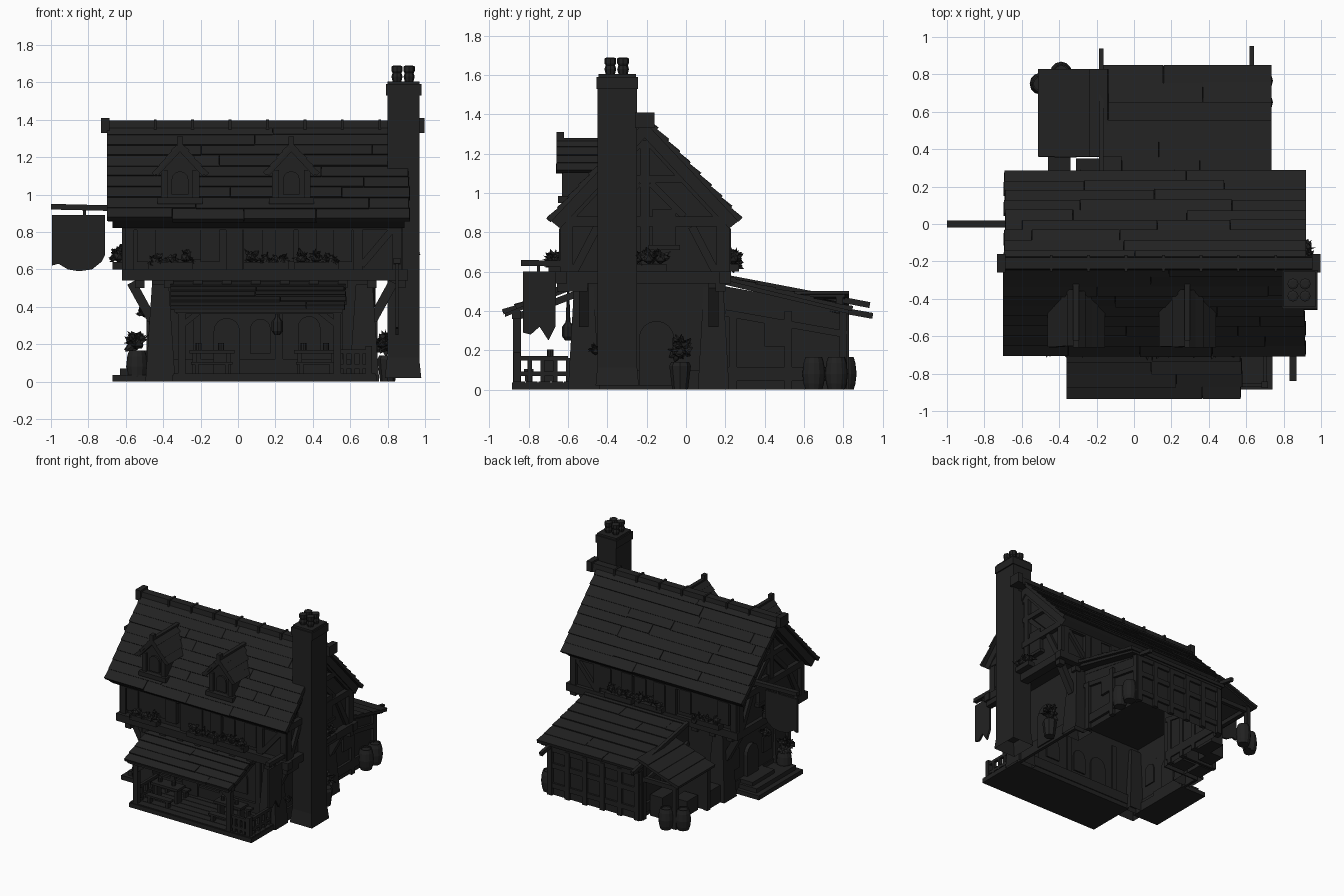
import bpy, bmesh, math, random
from mathutils import Vector as V, Matrix

random.seed(4)
MAT = bpy.data.materials.new("charcoal")
MAT.diffuse_color = (0.0155, 0.0155, 0.0155, 1)
R = random.uniform


class Part:
    """Collects simple solids into one named object."""
    def __init__(self, name):
        self.name, self.bm = name, bmesh.new()

    def hexa(self, p):  # bottom four corners then top four
        v = [self.bm.verts.new(q) for q in p]
        for f in ((3, 2, 1, 0), (4, 5, 6, 7), (0, 1, 5, 4), (1, 2, 6, 5), (2, 3, 7, 6), (3, 0, 4, 7)):
            self.bm.faces.new([v[i] for i in f])
        return self

    def box(self, x0, x1, y0, y1, z0, z1, tx=0, ty=0):  # tx, ty pull the top in
        lo = [(x0, y0, z0), (x1, y0, z0), (x1, y1, z0), (x0, y1, z0)]
        hi = [(x0 + tx, y0 + ty, z1), (x1 - tx, y0 + ty, z1), (x1 - tx, y1 - ty, z1), (x0 + tx, y1 - ty, z1)]
        return self.hexa(lo + hi)

    def beam(self, a, b, w=0.04, h=None):
        a, b, h = V(a), V(b), h or w
        d = (b - a).normalized()
        s = d.cross(V((0, 0, 1)) if abs(d.z) < 0.95 else V((0, 1, 0))).normalized() * w / 2
        t = s.cross(d).normalized() * h / 2
        ring = [-s - t, s - t, s + t, -s + t]
        return self.hexa([a + r for r in ring] + [b + r for r in ring])

    def prism(self, pts, axis, lo, hi):  # profile swept along x or y
        f = (lambda p, k: (k, p[0], p[1])) if axis == 'x' else (lambda p, k: (p[0], k, p[1]))
        A = [self.bm.verts.new(f(p, lo)) for p in pts]
        B = [self.bm.verts.new(f(p, hi)) for p in pts]
        n = len(pts)
        self.bm.faces.new(A)
        self.bm.faces.new(B[::-1])
        for i in range(n):
            self.bm.faces.new((A[i], B[i], B[(i + 1) % n], A[(i + 1) % n]))
        return self

    def drop(self, rule):  # open the shell where rule(centre, normal) holds
        self.bm.normal_update()
        dead = [f for f in self.bm.faces if rule(f.calc_center_median(), f.normal)]
        bmesh.ops.delete(self.bm, geom=dead, context='FACES')
        return self

    def lathe(self, x, y, prof, n=10):  # list of (radius, z)
        rings = [[self.bm.verts.new((x + r * math.cos(k * math.tau / n), y + r * math.sin(k * math.tau / n), z))
                  for k in range(n)] for r, z in prof]
        for a, b in zip(rings, rings[1:]):
            for k in range(n):
                self.bm.faces.new((a[k], a[(k + 1) % n], b[(k + 1) % n], b[k]))
        self.bm.faces.new(rings[0][::-1])
        self.bm.faces.new(rings[-1])
        return self

    def planks(self, start, u, L, up, rows, t=0.02, piece=0.7):  # lapped boards on a slope
        o, u, up = V(start), V(u), V(up)
        n = u.cross(up).normalized()
        for r in range(rows):
            a = -0.01
            while a < L:
                b = min(L + R(0, 0.012), a + piece * R(0.5, 1.5))
                if L - b < 0.08:
                    b = L + R(0, 0.012)
                v0, v1 = (r - R(0, 0.15)) / rows, min(1, (r + 1.1) / rows)
                k = t * R(0.8, 1.2)
                P = lambda s, v, w: o + u * s + up * v + n * w
                self.hexa([P(a, v0, -0.01), P(b, v0, -0.01), P(b, v1, -0.01), P(a, v1, -0.01),
                           P(a, v0, k), P(b - .003, v0, k), P(b - .003, v1, t * .5), P(a, v1, t * .5)])
                a = b
        return self

    def leaves(self, c, r, n=26):
        c = V(c)
        for _ in range(n):
            d = V((R(-1, 1), R(-1, 1), R(-.5, 1))).normalized()
            s = d.orthogonal().normalized() * r * 0.28
            s.rotate(Matrix.Rotation(R(0, 6.3), 3, d))
            e = s.cross(d).normalized() * r * .12
            v = [self.bm.verts.new(q) for q in (c, c + d * r * .6 + s, c + d * r * R(.8, 1.15), c + d * r * .6 - s, c + d * r * .55 + e)]
            for i, j in ((0, 1), (1, 2), (2, 3), (3, 0)):
                self.bm.faces.new((v[i], v[j], v[4]))
        bmesh.ops.create_icosphere(self.bm, subdivisions=1, radius=r * .55, matrix=Matrix.Translation(c))
        return self

    def done(self):
        bmesh.ops.recalc_face_normals(self.bm, faces=self.bm.faces[:])
        me = bpy.data.meshes.new(self.name)
        self.bm.to_mesh(me)
        self.bm.free()
        me.materials.append(MAT)
        bpy.context.collection.objects.link(bpy.data.objects.new(self.name, me))


# House walls: hollow ground floor, jettied upper floor with gables
p = Part("ground_floor").box(-.46, .72, -.5, .18, 0, .56).drop(lambda c, n: abs(n.z) > .9 or c.y > .1)
p.box(-.46, -.15, .17, .18, 0, .56).box(.64, .72, .17, .18, 0, .56).done()
Part("upper_floor").prism([(-.61, .56), (.2, .56), (.2, .85), (-.21, 1.3), (-.61, .85)], 'x', -.59, .85).done()
p = Part("jetty_beams")
for y in (-.635, .2):
    p.box(-.62, .91, y - .03, y + .03, .54, .6)
for x in (-.59, .86):
    p.box(x - .03, x + .04, -.63, .2, .54, .6)
for i in range(10):
    for y in (-.655, .15):
        p.box(-.55 + i * .155, -.5 + i * .155, y, y + .05 if y > 0 else -.5, .5, .545)
p.done()

# Corner buttresses and jetty braces
p = Part("buttresses")
for s in (-1, 1):
    for y0, y1 in ((-.58, -.46), (.08, .2)):
        c = .13 + s * .545
        p.box(c - .08, c + .08, y0 - .02, y1 + .02, 0, .52, .035, .03)
        p.beam((.13 + s * .59, (y0 + y1) / 2, .33), (.13 + s * .7, (y0 + y1) / 2, .53), .05)
p.drop(lambda c, n: c.z < .001).done()

# Timber frame of the upper floor
p = Part("timber_frame")
for y in (-.62, .205):
    for x in (-.58, -.04, .0, .64, .85):
        p.box(x - .025, x + .025, y - .02, y + .02, .58, .87)
    p.box(-.6, .87, y - .02, y + .02, .81, .87)
    p.beam((.66, y, .62), (.83, y, .82), .035)
for x in (-.595, .855):
    for y in (-.6, -.21, .18):
        p.box(x - .025, x + .025, y - .025, y + .025, .58, 1.27 if y == -.21 else .87)
    p.box(x - .03, x + .03, -.61, .2, .83, .88)
    p.box(x - .025, x + .025, -.4, -.02, 1.05, 1.09)
    for s in (-1, 1):
        p.beam((x, -.21 + s * .4, .86), (x, -.21 + s * .02, 1.27), .05)
        p.beam((x, -.21 + s * .36, .6), (x, -.21 + s * .24, .83), .04)
        p.beam((x, -.21 + s * .2, .88), (x, -.21 + s * .03, 1.05), .035)
p.done()

# Shuttered windows of the upper floor
p = Part("upper_windows")
for x0, x1 in ((-.54, -.1), (.03, .3), (.32, .61)):
    for y in (-.62, .205):
        p.box(x0, x1, y - .012, y + .012, .65, .81)
        for a, b in ((x0, x0 + .1), (x1 - .1, x1)):
            p.box(a, b, y - .025, y + .025, .64, .82)
for x in (-.6, .86):
    p.box(x - .02, x + .02, -.17, -.05, .73, .92)
    p.box(x - .03, x + .03, -.19, -.03, .71, .735)
p.done()
p = Part("flower_boxes")
for x in (-.36, .15, .42):
    for y in (-.67, .24):
        p.box(x - .12, x + .12, y - .03, y + .03, .6, .64)
        for k in (-.08, 0, .08):
            p.leaves((x + k, y, .66 + R(-.02, .01)), .055, 14)
for x in (-.64, .92):
    p.box(x - .03, x + .03, -.28, -.1, .6, .64)
    for k in (-.25, -.19, -.13):
        p.leaves((x, k, .67), .06, 16)
p.done()

# Main roof with lapped boards and a ridge cap
Part("roof_slab").prism([(-.69, .86), (-.21, 1.36), (.27, .86), (.22, .82), (-.21, 1.28), (-.64, .82)], 'x', -.67, .89).done()
p = Part("roof_boards")
p.planks((-.69, -.69, .865), (1, 0, 0), 1.6, (0, .48, .51), 9, .02)
p.planks((.91, .27, .865), (-1, 0, 0), 1.6, (0, -.48, .51), 9, .02)
p.done()
p = Part("ridge_cap")
p.box(-.7, .97, -.25, -.17, 1.33, 1.395, 0, .01)
for x in (-.71, .975):
    p.box(x - .022, x + .022, -.26, -.16, 1.33, 1.41)
for i in range(7):
    p.box(-.45 + i * .2, -.435 + i * .2, -.255, -.165, 1.34, 1.4)
p.done()

# Two dormers
for nm, cx in (("left", -.31), ("right", .285)):
    p = Part(nm + "_dormer")
    p.prism([(cx - .1, .94), (cx + .1, .94), (cx + .1, 1.12), (cx, 1.24), (cx - .1, 1.12)], 'y', -.61, -.34)
    p.planks((cx + .14, -.65, 1.11), (0, 1, 0), .29, (-.14, 0, .16), 4, .014)
    p.planks((cx - .14, -.36, 1.11), (0, -1, 0), .29, (.14, 0, .16), 4, .014)
    p.box(cx - .015, cx + .015, -.66, -.32, 1.25, 1.28)
    p.box(cx - .015, cx + .015, -.66, -.62, 1.25, 1.31)
    p.box(cx - .12, cx + .12, -.65, -.6, .95, .985)
    for s in (-1, 1):
        p.box(cx + s * .085 - .018, cx + s * .085 + .018, -.63, -.59, .96, 1.13)
        p.beam((cx + s * .13, -.64, 1.11), (cx, -.64, 1.25), .03)
    arch = [(cx + .045 * math.cos(t * math.pi / 6), 1.08 + .045 * math.sin(t * math.pi / 6)) for t in range(7)]
    p.prism([(cx - .045, 1.0), (cx + .045, 1.0)] + arch, 'y', -.625, -.6)
    p.done()

# Chimney with cap and pots
p = Part("chimney")
p.box(.785, .98, -.46, -.24, .02, .13, .012, .01)
p.box(.8, .97, -.45, -.25, .1, 1.54).drop(lambda c, n: c.z < .101 and abs(n.z) > .9)
p.box(.79, .98, -.455, -.245, 1.53, 1.59)
p.box(.8, .97, -.445, -.255, 1.59, 1.605)
for x in (.85, .915):
    for y in (-.385, -.32):
        p.lathe(x, y, [(.022, 1.6), (.03, 1.63), (.024, 1.65), (.03, 1.66), (.03, 1.685), (.018, 1.69)], 8)
p.done()

# Front porch: deck, posts, lean-to roof, railing
p = Part("porch_deck")
p.box(-.35, .74, -.885, -.48, 0, .035)
for i in range(6):
    p.box(-.345, .735, -.88 + i * .065, -.82 + i * .065, .03, .042)
p.done()
p = Part("porch_frame")
for x in (-.3, .53):
    p.box(x - .02, x + .02, -.88, -.84, .03, .4)
    p.beam((x, -.86, .3), (x + (.1 if x < 0 else -.1), -.86, .38), .03)
    p.beam((x, -.86, .37), (x, -.55, .49), .035)
p.box(-.33, .56, -.885, -.84, .36, .4)
p.beam((.7, -.86, .04), (.7, -.86, .19), .035)
p.done()
p = Part("porch_roof")
p.hexa([(-.34, -.92, .37), (.56, -.92, .37), (.56, -.6, .5), (-.34, -.6, .5),
        (-.34, -.92, .395), (.56, -.92, .395), (.56, -.6, .525), (-.34, -.6, .525)])
p.planks((-.35, -.925, .395), (1, 0, 0), .92, (0, .33, .135), 5, .016)
p.done()
p = Part("porch_railing")
for a, b in (((.53, -.86), (.7, -.86)), ((.7, -.86), (.7, -.6)), ((-.3, -.86), (-.3, -.6))):
    for z in (.08, .16):
        p.beam((*a, z), (*b, z), .022)
    for i in range(5):
        q = V(a).lerp(V(b), i / 4)
        p.beam((q.x, q.y, .04), (q.x, q.y, .16), .022)
p.done()

# Porch furniture: tables, benches and mugs
p = Part("tables_and_benches")
for x in (-.14, .42):
    p.box(x - .12, x + .12, -.74, -.64, .15, .17)
    for s in (-.09, .09):
        p.box(x + s - .012, x + s + .012, -.72, -.66, .04, .15)
    for y in (-.8, -.58):
        p.box(x - .11, x + .11, y - .025, y + .025, .09, .105)
        for s in (-.08, .08):
            p.box(x + s - .01, x + s + .01, y - .02, y + .02, .04, .09)
    for k in (-.07, .05):
        p.lathe(x + k, -.69, [(.016, .17), (.016, .205)], 8)
p.done()

# Ground floor door, windows, arches and base course
p = Part("doors_and_windows")
def arch(c, w, z0, zs):
    return [(c - w, z0), (c + w, z0)] + [(c + w * math.cos(t * math.pi / 8), zs + w * math.sin(t * math.pi / 8)) for t in range(9)]
p.prism(arch(-.06, .07, .04, .27), 'y', -.53, -.49).prism(arch(.12, .055, .15, .28), 'y', -.515, -.49)
p.prism(arch(.38, .06, .17, .29), 'y', -.515, -.49)
p.prism(arch(-.15, .09, .02, .26), 'x', .7, .745).prism(arch(-.15, .07, .0, .27), 'x', -.49, -.45)
p.prism(arch(-.36, .05, .2, .32), 'x', -.475, -.45).box(-.475, -.45, .0, .1, .2, .36)
p.box(-.47, .73, -.52, -.48, .04, .12).box(-.47, -.45, -.5, .18, 0, .1).box(.71, .735, -.5, .18, 0, .1)
for x in (-.22, .22, .54):
    p.box(x - .02, x + .02, -.52, -.49, .04, .5)
p.lathe(.21, -.6, [(.015, .25), (.03, .27), (.03, .32), (.012, .345), (.006, .5)], 8)
p.done()

# Side steps
Part("side_steps").box(-.67, -.44, -.53, .03, 0, .035).box(-.63, -.44, -.5, 0, .03, .07).box(-.58, -.44, -.3, -.02, .07, .1).done()

# Rear wing, hollow and open to the house, with sloping boarded roof
p = Part("rear_wing")
p.prism([(.18, 0), (.81, 0), (.81, .38), (.18, .53)], 'x', -.15, .64).drop(lambda c, n: abs(n.z) > .5 or c.y < .2)
for x in (-.155, .645):
    p.beam((x, .2, .08), (x, .82, .08), .03, .07).beam((x, .2, .39), (x, .82, .28), .03, .035)
    for y in (.24, .52, .8):
        p.box(x - .018, x + .018, y - .02, y + .02, 0, .4)
p.box(.63, .66, .4, .51, .22, .36)
for i in range(6):
    x = -.14 + i * .155
    p.box(x - .02, x + .02, .8, .83, 0, .38)
for z in (.06, .22, .35):
    p.box(-.15, .65, .8, .825, z, z + .04)
p.done()
p = Part("rear_roof")
p.prism([(.15, .545), (.83, .385), (.83, .41), (.15, .575)], 'x', -.16, .71)
p.planks((.725, .84, .41), (-1, 0, 0), .89, (0, -.69, .168), 7, .016)
p.beam((-.175, .2, .57), (-.175, .935, .43), .025, .03)
p.beam((.63, .2, .51), (.63, .95, .375), .025, .03)
p.done()

# Open side shed
p = Part("side_shed")
p.planks((-.5, .82, .36), (0, -1, 0), .46, (.36, 0, .135), 4, .016)
p.hexa([(-.49, .37, .34), (-.14, .37, .47), (-.14, .81, .47), (-.49, .81, .34),
        (-.49, .37, .36), (-.14, .37, .495), (-.14, .81, .495), (-.49, .81, .36)])
for y in (.38, .78):
    p.box(-.47, -.435, y - .018, y + .018, 0, .36)
    p.box(-.18, -.14, y - .018, y + .018, 0, .47)
    p.box(-.47, -.14, y - .015, y + .015, .31, .345)
p.beam((-.45, .38, .335), (-.45, .79, .335), .035)
p.box(-.45, -.15, .37, .39, 0, .33).box(-.4, -.28, .42, .56, 0, .12).box(-.28, -.17, .5, .7, 0, .17)
p.box(-.46, -.34, .22, .36, 0, .14).box(-.31, -.18, .22, .35, 0, .2)
p.done()

# Barrels and potted plants
p = Part("barrels")
for x, y in ((-.39, .81), (-.5, .75), (.685, .65), (.685, .765), (-.54, -.48)):
    p.lathe(x, y, [(.043, 0), (.052, .03), (.058, .08), (.052, .135), (.043, .165), (.036, .165), (.036, .155)], 12)
p.done()
p = Part("potted_plants")
p.lathe(.8, -.03, [(.04, 0), (.055, .12), (.045, .14)], 8).leaves((.8, -.03, .2), .08, 34)
p.leaves((-.54, -.48, .21), .075, 30).leaves((-.5, -.3, .37), .05, 16).leaves((.77, -.46, .2), .045, 14)
p.done()

# Hanging banners on poles
p = Part("left_banner")
p.beam((-1, 0, .935), (-.58, 0, .925), .04, .03)
p.beam((-.82, 0, .94), (-.82, 0, .88), .015)
p.prism([(-.995, .89), (-.995, .62), (-.96, .63), (-.91, .6), (-.85, .59), (-.78, .6), (-.73, .64), (-.71, .68), (-.71, .89)], 'y', -.008, .008)
p.done()
p = Part("right_banner")
p.beam((.85, -.84, .645), (.85, -.6, .64), .035, .03)
p.prism([(-.83, .6), (-.83, .29), (-.79, .28), (-.745, .32), (-.7, .25), (-.665, .32), (-.66, .6)], 'x', .842, .858)
p.beam((.85, -.75, .64), (.85, -.75, .59), .015)
p.done()
